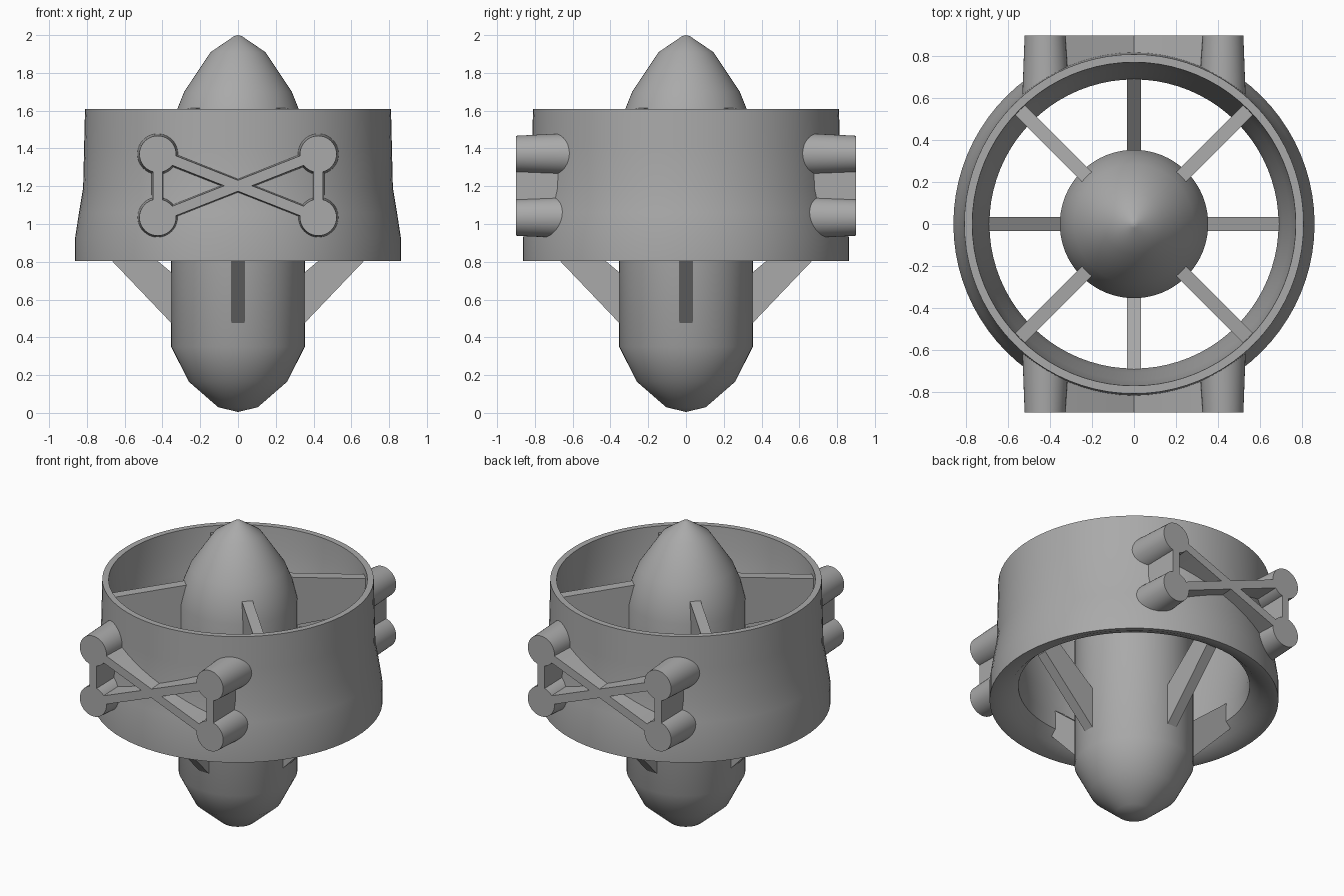
import bpy, bmesh, math
from mathutils import Vector, Matrix

cube = bpy.data.objects.get("Cube")
if cube:
    bpy.data.objects.remove(cube, do_unlink=True)

grey = bpy.data.materials.new("plain grey")
grey.use_nodes = True
COLOUR = (0.4, 0.4, 0.4, 1)
grey.diffuse_color = COLOUR
grey.node_tree.nodes["Principled BSDF"].inputs["Base Color"].default_value = COLOUR


def finish(bm, name, turn=0, smooth=False):
    """Turn a bmesh into an object, rotated about z by `turn`."""
    bmesh.ops.remove_doubles(bm, verts=bm.verts, dist=0.0005)
    bmesh.ops.recalc_face_normals(bm, faces=bm.faces)
    bm.transform(Matrix.Rotation(turn, 4, 'Z'))
    mesh = bpy.data.meshes.new(name)
    bm.to_mesh(mesh)
    bm.free()
    mesh.materials.append(grey)
    obj = bpy.data.objects.new(name, mesh)
    bpy.context.collection.objects.link(obj)
    if smooth:
        bpy.ops.object.select_all(action='DESELECT')
        obj.select_set(True)
        bpy.context.view_layer.objects.active = obj
        bpy.ops.object.shade_smooth_by_angle(angle=math.radians(35))
    return obj


def lathe(name, profile, closed=False, steps=80):
    """Revolve a (radius, z) profile about z."""
    bm = bmesh.new()
    verts = [bm.verts.new((r, 0, z)) for r, z in profile]
    edges = [bm.edges.new(p) for p in zip(verts, verts[1:])]
    if closed:
        edges.append(bm.edges.new((verts[-1], verts[0])))
    bmesh.ops.spin(bm, geom=verts + edges, cent=(0, 0, 0), axis=(0, 0, 1),
                   angle=math.tau, steps=steps, use_merge=False)
    return finish(bm, name, smooth=True)


def loft(name, near, far, turn=0, smooth=False):
    """Join two matching loops of points into a closed solid."""
    bm = bmesh.new()
    a = [bm.verts.new(p) for p in near]
    b = [bm.verts.new(p) for p in far]
    bm.faces.new(a)
    bm.faces.new(b[::-1])
    for i in range(len(a)):
        j = (i + 1) % len(a)
        bm.faces.new((a[i], b[i], b[j], a[j]))
    return finish(bm, name, turn, smooth)


def plate(name, outline, width, turn):
    """Upright radial plate from an outline in (radius, z)."""
    loft(name, [(r, -width / 2, z) for r, z in outline],
         [(r, width / 2, z) for r, z in outline], turn)


FACE_Y = -0.9      # flat front of the mount
WALL = 0.79        # radius inside the duct wall where mount parts end


def mount_part(name, tip, base, turn, smooth=False):
    """Loft an (x, z) outline from the flat mount face back into the wall."""
    loft(name, [(x, FACE_Y, z) for x, z in tip],
         [(x, -math.sqrt(WALL ** 2 - x ** 2), z) for x, z in base], turn, smooth)


def circle(x, z, r, n=40):
    return [(x + r * math.cos(math.tau * i / n),
             z + r * math.sin(math.tau * i / n)) for i in range(n)]


def bar(start, end, width, n=12):
    """Outline of a bar, divided lengthwise so that it follows the wall."""
    p, q = Vector(start), Vector(end)
    d = (q - p).normalized()
    side = Vector((-d.y, d.x)) * width / 2
    line = [p.lerp(q, i / n) for i in range(n + 1)]
    return [tuple(v + side) for v in line] + [tuple(v - side) for v in line[::-1]]


# Duct: flared outside, with a throat and a bell mouth inside
lathe("duct", [(0.81, 1.61), (0.815, 1.4), (0.82, 1.19), (0.842, 1.06),
               (0.862, 0.93), (0.862, 0.805), (0.835, 0.805), (0.75, 0.84),
               (0.69, 0.9), (0.69, 1.0), (0.71, 1.16), (0.745, 1.34),
               (0.765, 1.48), (0.772, 1.61)], closed=True)

# Central body with pointed ends
lathe("central_body", [(0, 2.0), (0.02, 1.995), (0.145, 1.91), (0.285, 1.7),
                       (0.325, 1.6), (0.354, 1.48), (0.354, 0.35),
                       (0.26, 0.165), (0.105, 0.03), (0, 0.005)])

# Struts: upper plates on the diagonals, slanted lower ones between them
for k in range(4):
    quarter = k * math.pi / 2
    plate("upper_strut", [(0.3, 1.615), (0.785, 1.565), (0.785, 1.35), (0.3, 1.29)],
          0.065, quarter + math.pi / 4)
    plate("lower_strut", [(0.3, 0.42), (0.72, 0.86), (0.72, 1.05), (0.3, 0.7)],
          0.068, quarter)

# Mounts at front and back: four pegs, two uprights and a cross
X, LOW, HIGH = 0.425, 1.035, 1.37
for place, turn in (("front", 0), ("back", math.pi)):
    for x in (-X, X):
        for z in (LOW, HIGH):
            mount_part(place + "_peg", circle(x, z, 0.097), circle(x, z, 0.109),
                       turn, smooth=True)
        mount_part(place + "_upright", bar((x, LOW), (x, HIGH), 0.05),
                   bar((x, LOW), (x, HIGH), 0.066), turn)
        mount_part(place + "_cross_bar", bar((x, LOW), (-x, HIGH), 0.054),
                   bar((x, LOW), (-x, HIGH), 0.07), turn)
